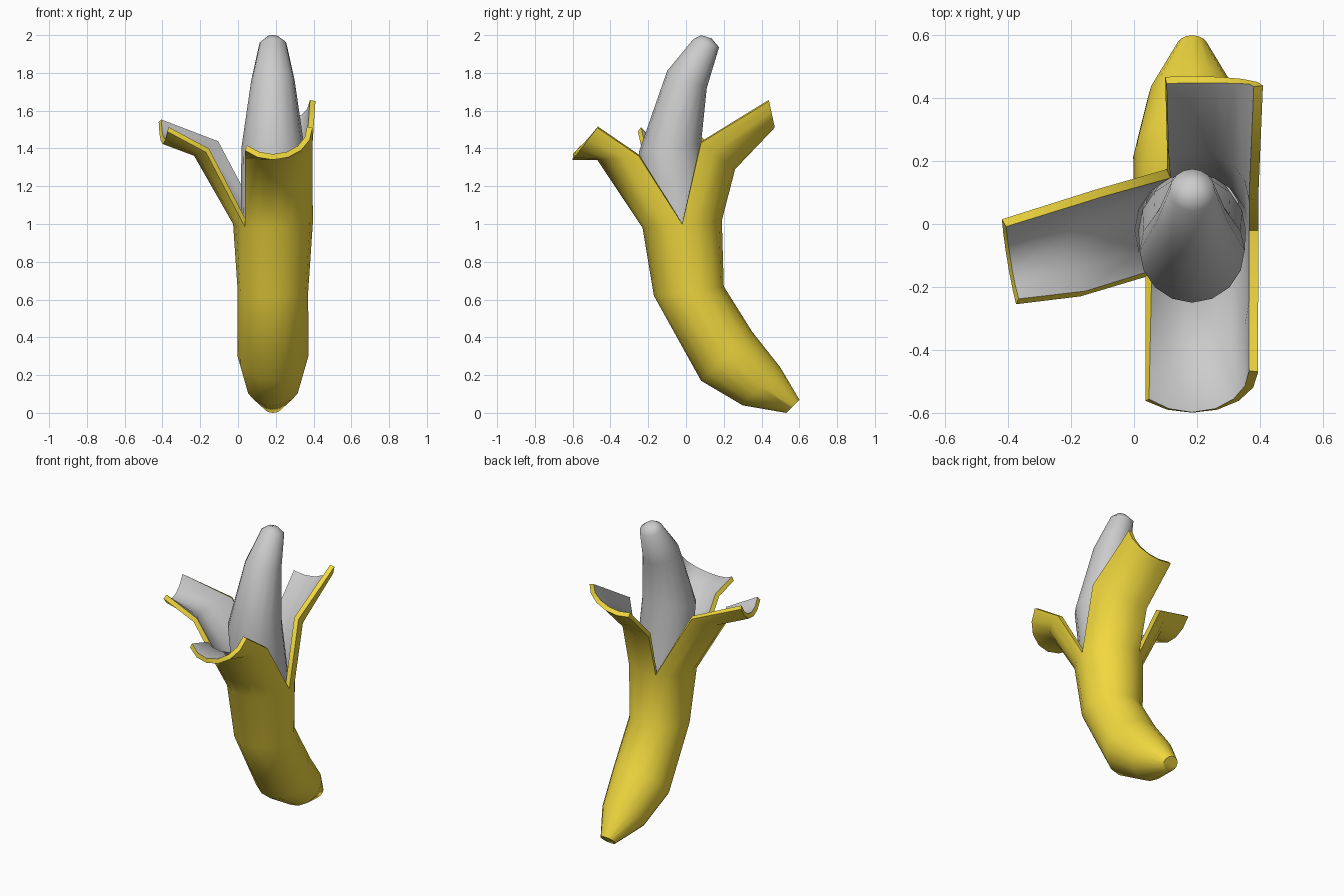
import bpy, bmesh
from math import sin, cos, radians
from mathutils import Vector as Vec

if "Cube" in bpy.data.objects:
    bpy.data.objects.remove(bpy.data.objects["Cube"])

N = 16           # sides of every ring
CX = 0.185       # the fruit's axis in x


def material(name, rgb):
    m = bpy.data.materials.new(name)
    m.diffuse_color = (*rgb, 1)
    m.use_nodes = True
    m.node_tree.nodes["Principled BSDF"].inputs["Base Color"].default_value = m.diffuse_color
    return m


def point(c, x, v, deg):
    a = radians(deg)
    return c + x * cos(a) + v * sin(a)


def ring_frame(l, r):
    # ring given by its two outline points (y, z) in the side view
    l, r = Vec((CX, *l)), Vec((CX, *r))
    v = (r - l) / 2
    return (l + r) / 2, Vec((v.length, 0, 0)), v


def loft(bm, pairs):
    rings = []
    for l, r in pairs:
        f = ring_frame(l, r)
        rings.append([bm.verts.new(point(*f, 360 * i / N)) for i in range(N)])
    for a, b in zip(rings, rings[1:]):
        for i in range(N):
            j = (i + 1) % N
            bm.faces.new((a[i], a[j], b[j], b[i]))
    bm.faces.new(rings[0][::-1])
    return rings


def finish(bm, name, mats=()):
    me = bpy.data.meshes.new(name)
    bm.to_mesh(me)
    bm.free()
    ob = bpy.data.objects.new(name, me)
    bpy.context.collection.objects.link(ob)
    for m in mats:
        me.materials.append(m)
    bpy.ops.object.select_all(action='DESELECT')
    ob.select_set(True)
    bpy.context.view_layer.objects.active = ob
    bpy.ops.object.shade_smooth_by_angle(angle=radians(62))
    return ob


def side_frame(c, edge, xr):
    # centre (y, z), and the direction towards 90 degrees (y, z)
    return Vec((CX, *c)), Vec((xr, 0, 0)), Vec((0, *edge))


def chord_frame(a, b, sag, first, last):
    # arc given by both edge points and the sag of its middle
    a, b, s = Vec(a), Vec(b), Vec(sag)
    m, h = radians((first + last) / 2), radians((last - first) / 2)
    r = s / (1 - cos(h))
    t = (b - a) / (2 * sin(h))
    c = (a + b) / 2 - r * cos(h)
    return c, r * cos(m) - t * sin(m), r * sin(m) + t * cos(m)


# Skin: closed lower tube
bm = bmesh.new()
rings = loft(bm, [((.53, 0), (.60, .07)), ((.30, .04), (.50, .24)),
                  ((.08, .17), (.35, .43)), ((-.17, .62), (.20, .67)),
                  ((-.23, .98), (.19, 1.02))])

# Skin: three peeled strips, each with a first and last ring index
strips = [
    (0, 5, [side_frame((.08, 1.43), (.18, -.14), .21),
            side_frame((.44, 1.65), (.03, -.14), .225)]),
    (10, 16, [side_frame((-.25, 1.36), (.22, .02), .21),
              side_frame((-.47, 1.51), (.13, .17), .21)]),
    (5, 10, [chord_frame((-.12, .11, 1.43), (-.17, -.23, 1.38),
                         (-.085, .02, -.04), 112.5, 225),
             chord_frame((-.42, .015, 1.54), (-.375, -.255, 1.49),
                         (-.005, 0, -.09), 112.5, 225)]),
]
for first, last, frames in strips:
    low = [rings[-1][i % N] for i in range(first, last + 1)]
    for f in frames:
        high = [bm.verts.new(point(*f, 360 * i / N)) for i in range(first, last + 1)]
        for i in range(len(low) - 1):
            bm.faces.new((low[i], low[i + 1], high[i + 1], high[i]))
        low = high
skin = finish(bm, "peel", [material("yellow", (.88, .69, .05)),
                           material("inner_grey", (.8, .8, .8))])
solid = skin.modifiers.new("thickness", 'SOLIDIFY')
solid.thickness = 0.03
solid.offset = -1
solid.material_offset = 1
solid.material_offset_rim = 0
# keep rim edges sharp after thickening
bpy.ops.object.modifier_apply(modifier=solid.name)
bpy.ops.object.shade_smooth_by_angle(angle=radians(62))

# Flesh: tapering curved fruit
bm = bmesh.new()
rings = loft(bm, [((-.135, .62), (.165, .67)), ((-.19, .98), (.15, 1.02)),
                  ((-.25, 1.38), (.08, 1.43)), ((-.10, 1.81), (.11, 1.72)),
                  ((.04, 1.98), (.175, 1.935)), ((.08, 2.0), (.135, 1.983))])
bm.faces.new(rings[-1])
finish(bm, "flesh")
